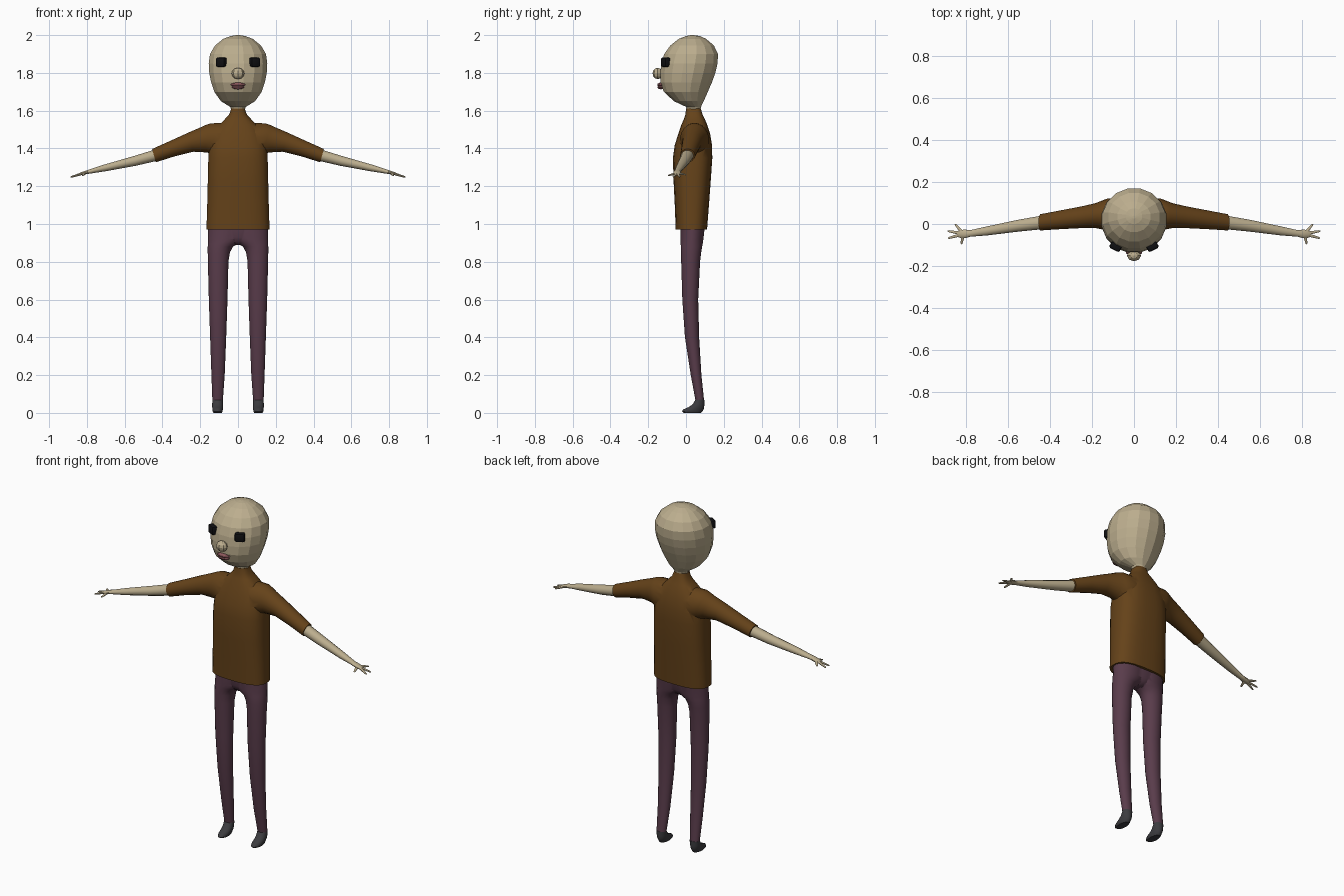
import bpy, bmesh
from math import sin, cos, pi, radians
from mathutils import Vector

if "Cube" in bpy.data.objects:
    bpy.data.objects.remove(bpy.data.objects["Cube"])


def material(name, rgb):
    m = bpy.data.materials.new(name)
    m.diffuse_color = (*rgb, 1)
    m.use_nodes = True
    m.node_tree.nodes["Principled BSDF"].inputs["Base Color"].default_value = m.diffuse_color
    return m


SKIN = material("skin", (0.50, 0.42, 0.27))
SHIRT = material("shirt", (0.13, 0.055, 0.01))
PANTS = material("trousers", (0.10, 0.045, 0.07))
SHOE = material("shoe", (0.045, 0.045, 0.05))
BLACK = material("black", (0.005, 0.005, 0.006))
LIP = material("lip", (0.27, 0.10, 0.11))


def finish(bm, name, mat, smooth=True):
    bmesh.ops.recalc_face_normals(bm, faces=bm.faces)
    me = bpy.data.meshes.new(name)
    bm.to_mesh(me)
    bm.free()
    me.materials.append(mat)
    ob = bpy.data.objects.new(name, me)
    bpy.context.collection.objects.link(ob)
    if smooth:
        shade(ob)
    return ob


def activate(ob):
    bpy.ops.object.select_all(action='DESELECT')
    ob.select_set(True)
    bpy.context.view_layer.objects.active = ob


def shade(ob):
    activate(ob)
    bpy.ops.object.shade_smooth_by_angle(angle=radians(42))


def loft(name, mat, rings, n=16, power=2.0, smooth=True):
    """Skin rings of (centre, half axis a, half axis b) into a capped tube."""
    bm = bmesh.new()
    loops = []
    for c, a, b in rings:
        loop = []
        for i in range(n):
            t = 2 * pi * (i + 0.5) / n
            u, v = cos(t), sin(t)
            u = abs(u) ** (2 / power) * (1 if u > 0 else -1)
            v = abs(v) ** (2 / power) * (1 if v > 0 else -1)
            loop.append(bm.verts.new(Vector(c) + Vector(a) * u + Vector(b) * v))
        loops.append(loop)
    for p, q in zip(loops, loops[1:]):
        for i in range(n):
            j = (i + 1) % n
            bm.faces.new((p[i], p[j], q[j], q[i]))
    bm.faces.new(loops[0])
    bm.faces.new(loops[-1])
    return finish(bm, name, mat, smooth)


def level(z, x, rx, y0, y1):
    """Horizontal ring between depths y0 and y1."""
    return (x, (y0 + y1) / 2, z), (rx, 0, 0), (0, (y1 - y0) / 2, 0)


def across(s, x, y, z, ry, rz):
    """Ring across the arm on side s, tilted with the arm's droop."""
    return (s * x, y, z), (0, ry, 0), (s * 0.27 * rz, 0, 0.96 * rz)


def union(base, others):
    for o in others:
        mod = base.modifiers.new("join", 'BOOLEAN')
        mod.operation, mod.solver, mod.object = 'UNION', 'EXACT', o
        activate(base)
        # keep the join ahead of any shading modifier
        bpy.ops.object.modifier_move_to_index(modifier=mod.name, index=0)
        bpy.ops.object.modifier_apply(modifier=mod.name)
        bpy.data.objects.remove(o)
    shade(base)


def ball(name, mat, loc, size, segs=8, rings=6, smooth=False):
    bm = bmesh.new()
    bmesh.ops.create_uvsphere(bm, u_segments=segs, v_segments=rings, radius=1)
    for v in bm.verts:
        v.co = Vector(v.co[i] * size[i] + loc[i] for i in range(3))
    return finish(bm, name, mat, smooth)


# Faceted head, narrowing to the neck
loft("head", SKIN, [level(z, 0, rx, a, b) for z, rx, a, b in [
    (1.59, .032, .004, .074), (1.62, .042, 0, .08), (1.65, .092, -.065, .095),
    (1.70, .128, -.12, .118), (1.75, .145, -.138, .14), (1.80, .155, -.139, .158),
    (1.85, .158, -.133, .17), (1.90, .151, -.118, .172), (1.945, .124, -.085, .15),
    (1.98, .08, -.04, .108), (1.995, .04, .0, .075), (2.0, .008, .025, .04)]],
    smooth=False)

# Face
ball("nose", SKIN, (0, -.15, 1.797), (.034, .027, .03))
ball("upper_lip", LIP, (0, -.134, 1.737), (.041, .018, .012), 10)
ball("lower_lip", LIP, (0, -.133, 1.724), (.036, .018, .011), 10)
for s in (-1, 1):
    bm = bmesh.new()
    bmesh.ops.create_cube(bm, size=1)
    for v in bm.verts:
        v.co = Vector((v.co.x * .055, v.co.y * .035, v.co.z * .05))
    bmesh.ops.bevel(bm, geom=bm.edges[:], offset=.01, segments=2, affect='EDGES', profile=.5)
    eye = finish(bm, "eye", BLACK)
    eye.location = (s * .088, -.108, 1.857)
    eye.rotation_euler = (0, 0, s * radians(28))

# Shirt: boxy torso joined with two sleeves
torso = loft("shirt", SHIRT, [level(z, 0, rx, a, b) for z, rx, a, b in [
    (.97, .168, -.055, .112), (1.1, .164, -.06, .122), (1.22, .161, -.066, .131),
    (1.35, .158, -.07, .14), (1.42, .152, -.06, .138), (1.48, .132, -.04, .128),
    (1.525, .10, -.025, .113), (1.555, .07, -.012, .10), (1.58, .047, -.003, .088),
    (1.612, .036, 0, .078)]], n=24, power=2.7)
sleeves = [loft("sleeve", SHIRT, [across(s, *r) for r in [
    (.03, .045, 1.44, .08, .10), (.12, .045, 1.442, .078, .096),
    (.15, .043, 1.444, .069, .084), (.18, .04, 1.445, .06, .07),
    (.25, .032, 1.433, .052, .053), (.35, .02, 1.398, .045, .043),
    (.445, .008, 1.362, .039, .037)]], n=20) for s in (-1, 1)]
union(torso, sleeves)

# Trousers: two legs joined through the hips
legs = [loft("trousers", PANTS, [level(z, s * (i + o) / 2, (o - i) / 2, a, b)
                                 for z, i, o, a, b in [
    (.065, .08, .136, .05, .096), (.2, .07, .141, .025, .082), (.4, .062, .148, -.006, .07),
    (.6, .055, .155, -.02, .065), (.8, .05, .16, -.026, .075), (.85, .042, .161, -.027, .081),
    (.88, .026, .161, -.028, .086), (.895, .0, .161, -.029, .089), (.92, -.03, .161, -.03, .093),
    (.985, -.04, .16, -.03, .10)]], n=20) for s in (-1, 1)]
hips = loft("hips", PANTS, [level(z, 0, rx, a, b) for z, rx, a, b in [
    (.89, .03, .0, .06), (.905, .07, -.018, .08), (.93, .12, -.028, .093),
    (.985, .155, -.03, .10)]], n=20)
union(legs[0], [legs[1], hips])

# Limb ends
for s in (-1, 1):
    # Forearm flattening into the palm
    loft("forearm", SKIN, [across(s, *r) for r in [
        (.42, .01, 1.368, .034, .032), (.55, -.008, 1.333, .029, .027),
        (.70, -.033, 1.298, .022, .019), (.78, -.045, 1.279, .016, .012),
        (.805, -.047, 1.273, .021, .010), (.83, -.047, 1.266, .019, .008),
        (.84, -.047, 1.263, .013, .006)]], n=12)
    # Spread fingers and thumb
    for x, y, z in [(.852, .0, 1.261), (.887, -.033, 1.249), (.885, -.068, 1.248),
                    (.822, -.096, 1.256)]:
        a, b = Vector((s * .812, -.047, 1.27)), Vector((s * x, y, z))
        d = (b - a).normalized()
        side = d.cross(Vector((0, 0, 1))).normalized()
        up = side.cross(d)
        loft("finger", SKIN, [(a.lerp(b, t), side * r, up * r * .8) for t, r in
                              [(0, .009), (.6, .007), (.92, .005), (1, .002)]], n=8)
    # Shoe with a flat pointed toe
    loft("shoe", SHOE, [level(z, s * .108, rx, a, b) for z, rx, a, b in [
        (.0, .022, -.012, .08), (.008, .027, -.022, .088), (.018, .028, -.016, .094),
        (.03, .029, .012, .097), (.045, .029, .034, .098), (.07, .0285, .05, .097)]], n=16)
